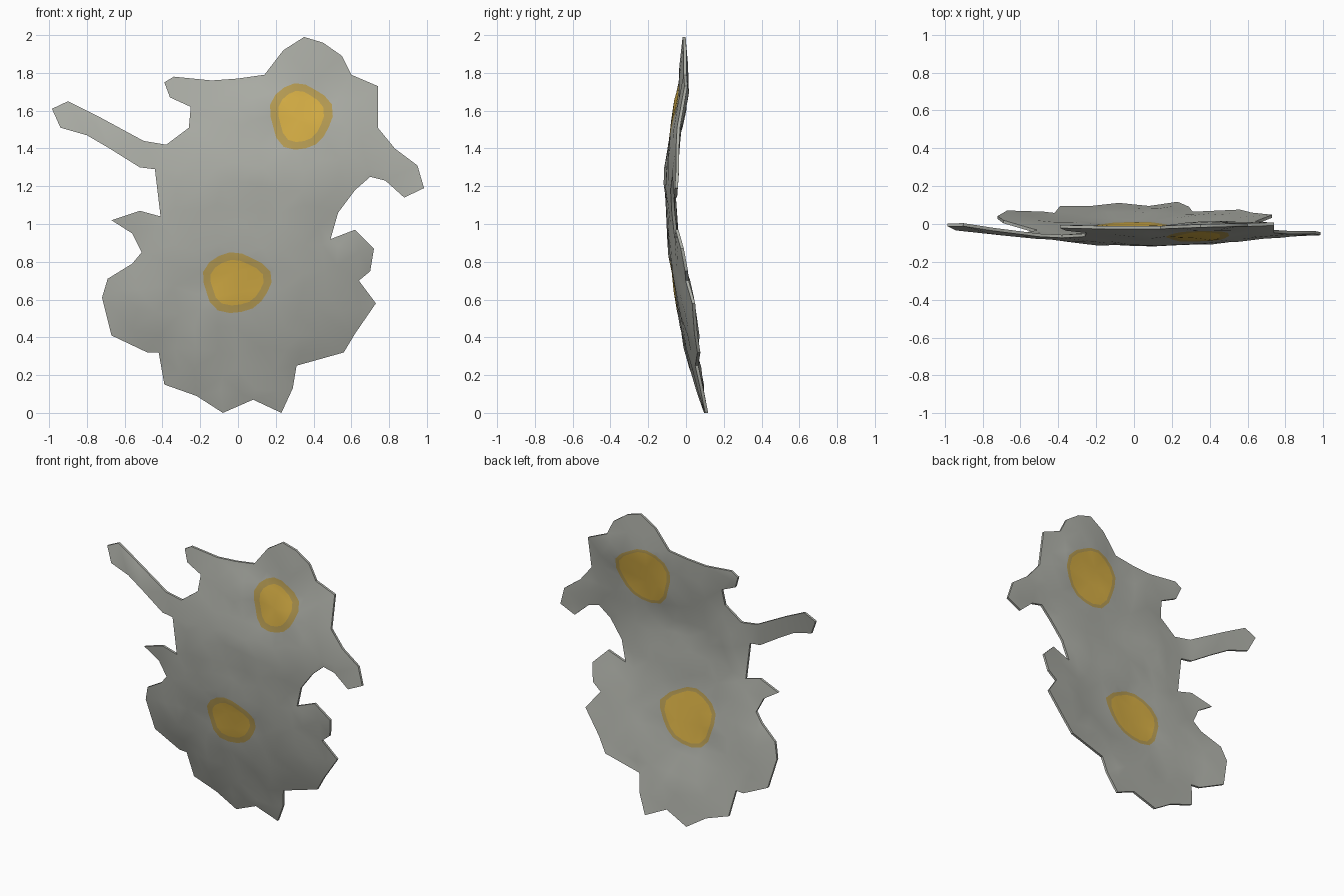
import bpy, bmesh, math, random
from mathutils import Vector, geometry, noise

if "Cube" in bpy.data.objects:
    bpy.data.objects.remove(bpy.data.objects["Cube"])

random.seed(4)

# Sheet outline in front view (x, z), clockwise from the top
OUTLINE = [Vector(p) for p in [
    (.35, 2), (.45, 1.97), (.55, 1.9), (.6, 1.8), (.74, 1.74), (.74, 1.52), (.83, 1.41),
    (.95, 1.32), (.985, 1.2), (.88, 1.15), (.78, 1.24), (.7, 1.26), (.62, 1.19), (.53, 1.07),
    (.49, .93), (.62, .98), (.72, .88), (.7, .76), (.64, .71), (.73, .59), (.62, .43),
    (.56, .33), (.31, .26), (.29, .14), (.23, .01), (.08, .08), (-.08, .01), (-.22, .1),
    (-.39, .16), (-.42, .33), (-.48, .33), (-.67, .42), (-.72, .62), (-.69, .72), (-.56, .8),
    (-.51, .86), (-.56, .96), (-.67, 1.03), (-.52, 1.08), (-.41, 1.05), (-.44, 1.3),
    (-.52, 1.31), (-.68, 1.41), (-.8, 1.48), (-.94, 1.52), (-.985, 1.62), (-.9, 1.66),
    (-.74, 1.58), (-.5, 1.45), (-.38, 1.43), (-.26, 1.52), (-.25, 1.63), (-.36, 1.68),
    (-.39, 1.76), (-.34, 1.79), (-.14, 1.77), (0, 1.78), (.14, 1.8), (.24, 1.93)]]
N = len(OUTLINE)

# Sideways bend of the sheet as (z, y)
BEND = [(0, .105), (.3, .035), (.5, -.015), (.8, -.06), (1.2, -.09), (1.5, -.065), (1.75, -.02), (2, -.015)]

# Yolks: centre, then (halo radii, inner radii) for front and back
YOLKS = [(Vector((.33, 1.58)), {-1: ((.165, .175), (.12, .135)), 1: ((.2, .19), (.175, .17))}),
         (Vector((-.01, .7)), {-1: ((.18, .16), (.14, .12)), 1: ((.205, .19), (.175, .165))})]


def material(name, rgb):
    m = bpy.data.materials.new(name)
    m.diffuse_color = (*rgb, 1)
    m.use_nodes = True
    m.node_tree.nodes["Principled BSDF"].inputs["Base Color"].default_value = m.diffuse_color
    return m


MATS = [material("egg white grey", (.42, .43, .39)),
        material("yolk rim", (.48, .34, .09)),
        material("yolk yellow", (.68, .43, .06))]


def edge_distance(p):
    best = 9
    for i in range(N):
        a, b = OUTLINE[i - 1], OUTLINE[i]
        t = max(0, min(1, (p - a).dot(b - a) / (b - a).length_squared))
        best = min(best, (p - a - (b - a) * t).length)
    return best


def inside(p):
    hit = False
    for i in range(N):
        a, b = OUTLINE[i - 1], OUTLINE[i]
        if (a.y > p.y) != (b.y > p.y) and p.x < a.x + (p.y - a.y) * (b.x - a.x) / (b.y - a.y):
            hit = not hit
    return hit


def surface_y(p, side):
    z = max(0, min(2, p.y))
    for (z0, y0), (z1, y1) in zip(BEND, BEND[1:]):
        if z0 <= z <= z1:
            t = (z - z0) / (z1 - z0)
            y = y0 + (y1 - y0) * t
            break
    # cupped sides, stronger on the lower half
    blend = max(0, min(1, (p.y - .7) / .4))
    y += p.x ** 2 * (.13 + (.04 - .13) * blend)
    d = min(1, edge_distance(p) / .15)
    y += .016 * noise.noise(Vector((p.x * 5, p.y * 5, 0))) * d
    # pleats along the lower hem
    if side < 0 and .1 < p.y < .45:
        y += .012 * math.cos(p.x * 26 + 2.6) * d
    return y + side * (.008 + .017 * d)


def wobble(a):
    return 1 + .05 * math.sin(3 * a + 1) + .03 * math.sin(5 * a)


def ring(c, r, n=18):
    return [c + Vector((r[0] * math.cos(a), r[1] * math.sin(a))) * wobble(a)
            for a in (math.tau * i / n for i in range(n))]


def face_colour(p, side):
    for c, sizes in YOLKS:
        for slot, r in ((2, sizes[side][1]), (1, sizes[side][0])):
            q = Vector(((p.x - c.x) / r[0], (p.y - c.y) / r[1]))
            if q.length < wobble(math.atan2(q.y, q.x)) * .995:
                return slot
    return 0


def add_side(bm, side):
    """Triangulate one face of the sheet; return its rim vertices."""
    pts, edges = [], []

    def loop(ps):
        s = len(pts)
        pts.extend(ps)
        edges.extend((s + i, s + (i + 1) % len(ps)) for i in range(len(ps)))

    loop(OUTLINE)
    for c, sizes in YOLKS:
        for r in sizes[side]:
            loop(ring(c, r))
    # loose scatter of interior points gives the crumpled facets
    for i in range(-9, 10):
        for j in range(1, 19):
            p = Vector((i * .11 + random.uniform(-.03, .03), j * .11 + random.uniform(-.03, .03)))
            near = any(Vector(((p.x - c.x) / s[side][0][0], (p.y - c.y) / s[side][0][1])).length > .65
                       and (p - c).length < .22 for c, s in YOLKS)
            if not near and inside(p) and edge_distance(p) > .04:
                pts.append(p)
    vs, _, fs, orig, _, _ = geometry.delaunay_2d_cdt(pts, edges, [], 0, 1e-5)
    bv = [bm.verts.new((v.x, surface_y(v, side), v.y)) for v in vs]
    rim = [None] * N
    for i, o in enumerate(orig):
        for k in o:
            if k < N:
                rim[k] = bv[i]
    for f in fs:
        mid = sum((vs[i] for i in f), Vector((0, 0))) / len(f)
        if inside(mid):
            bm.faces.new([bv[i] for i in f]).material_index = face_colour(mid, side)
    return rim


# Fried egg sheet: front, back and the thin rim between them
bm = bmesh.new()
front, back = add_side(bm, -1), add_side(bm, 1)
for i in range(N):
    bm.faces.new((front[i - 1], front[i], back[i], back[i - 1]))
bmesh.ops.delete(bm, geom=[v for v in bm.verts if not v.link_faces], context='VERTS')
bmesh.ops.recalc_face_normals(bm, faces=bm.faces)
low = min(v.co.z for v in bm.verts)
for v in bm.verts:
    v.co.z -= low
mesh = bpy.data.meshes.new("fried_egg_sheet")
bm.to_mesh(mesh)
bm.free()
for m in MATS:
    mesh.materials.append(m)
egg = bpy.data.objects.new("fried_egg_sheet", mesh)
bpy.context.collection.objects.link(egg)
bpy.context.view_layer.objects.active = egg
egg.select_set(True)
bpy.ops.object.shade_smooth_by_angle(angle=math.radians(40))
